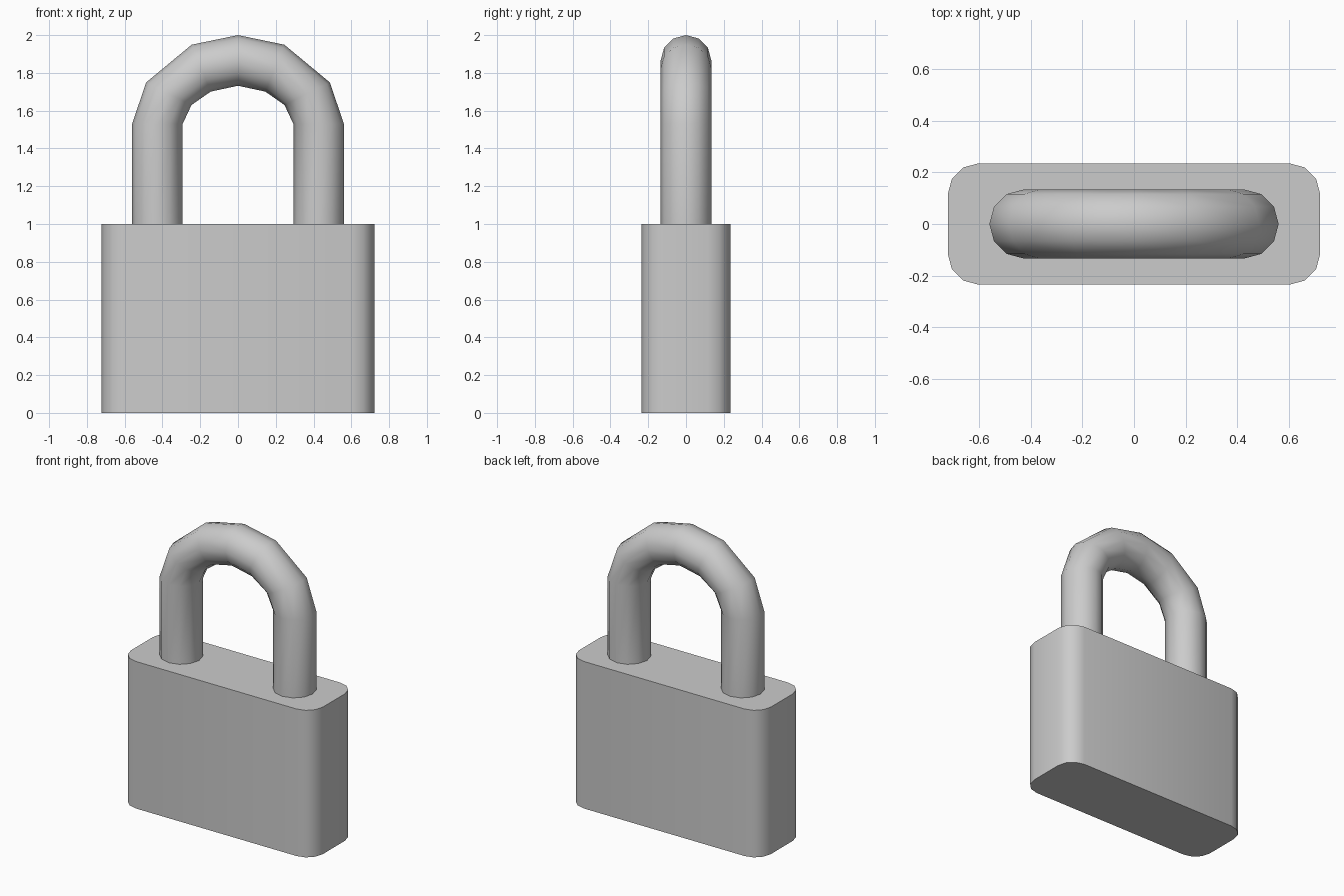
import bpy, bmesh
from math import sin, cos, pi, radians

if "Cube" in bpy.data.objects:
    bpy.data.objects.remove(bpy.data.objects["Cube"])


def add_object(name, bm, angle):
    bmesh.ops.recalc_face_normals(bm, faces=bm.faces)
    mesh = bpy.data.meshes.new(name)
    bm.to_mesh(mesh)
    bm.free()
    obj = bpy.data.objects.new(name, mesh)
    bpy.context.collection.objects.link(obj)
    bpy.ops.object.select_all(action='DESELECT')
    bpy.context.view_layer.objects.active = obj
    obj.select_set(True)
    bpy.ops.object.shade_smooth_by_angle(angle=radians(angle))
    return obj


# Lock body: rounded rectangle extruded upwards
HX, HY, R, STEPS = 0.722, 0.235, 0.118, 3
bm = bmesh.new()
outline = []
for i, (sx, sy) in enumerate([(1, 1), (-1, 1), (-1, -1), (1, -1)]):
    for k in range(STEPS + 1):
        a = (i + k / STEPS) * pi / 2
        outline.append(bm.verts.new((sx * (HX - R) + R * cos(a),
                                     sy * (HY - R) + R * sin(a), 0)))
base = bm.faces.new(outline)
top = bmesh.ops.extrude_face_region(bm, geom=[base], use_keep_orig=True)
bmesh.ops.translate(bm, vec=(0, 0, 1),
                    verts=[v for v in top['geom'] if isinstance(v, bmesh.types.BMVert)])
add_object("lock_body", bm, 40)

# Shackle: 12-sided tube; each ring is (x, z, tilt in degrees) for the right half
SIDES, TUBE = 12, 0.134
half = [(0.427, 0.99, 0), (0.427, 1.53, 0), (0.366, 1.69, 26.5), (0.195, 1.825, 68)]
path = half + [(0, 1.866, 90)] + [(-x, z, 180 - t) for x, z, t in reversed(half)]
bm = bmesh.new()
rings = []
for x, z, tilt in path:
    t = radians(tilt)
    ring = []
    for k in range(SIDES):
        a = 2 * pi * k / SIDES
        r = TUBE * cos(a)
        ring.append(bm.verts.new((x + r * cos(t), TUBE * sin(a), z + r * sin(t))))
    rings.append(ring)
for a, b in zip(rings, rings[1:]):
    for k in range(SIDES):
        n = (k + 1) % SIDES
        bm.faces.new((a[k], a[n], b[n], b[k]))
bm.faces.new(rings[0])
bm.faces.new(rings[-1])
add_object("shackle", bm, 60)
